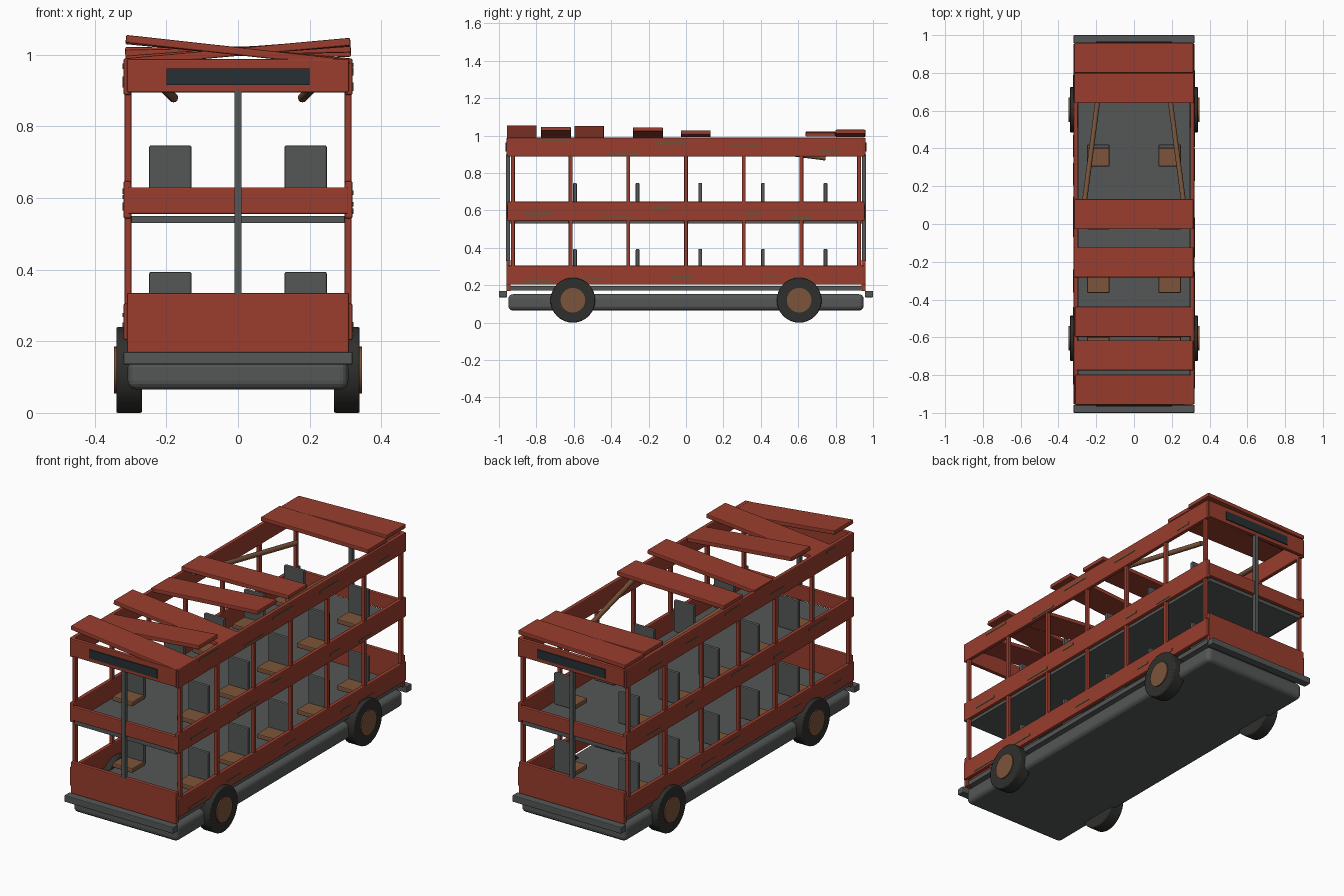
import bpy, math, random
from mathutils import Vector

if "Cube" in bpy.data.objects:
    bpy.data.objects.remove(bpy.data.objects["Cube"])

random.seed(4)


def material(name, rgb):
    m = bpy.data.materials.new(name)
    m.diffuse_color = (*rgb, 1)
    m.use_nodes = True
    m.node_tree.nodes["Principled BSDF"].inputs["Base Color"].default_value = m.diffuse_color
    return m


RED = material("faded_red", (0.32, 0.047, 0.027))
GREY = material("dark_grey", (0.09, 0.095, 0.095))
WOOD = material("brown", (0.2, 0.09, 0.042))
RUBBER = material("rubber", (0.028, 0.028, 0.026))
GLASS = material("sign_dark", (0.02, 0.03, 0.033))
RUST = material("rust", (0.16, 0.085, 0.04))


def finish(o, name, mat, bevel=0, segments=2):
    o.name = name
    o.data.materials.append(mat)
    if bevel:
        b = o.modifiers.new("bevel", "BEVEL")
        b.width, b.segments = bevel, segments
    return o


def box(name, x, y, z, mat, bevel=0, segments=2, roll=0):
    """Box from (min, max) ranges, rolled about the y axis."""
    c = [(r[0] + r[1]) / 2 for r in (x, y, z)]
    bpy.ops.mesh.primitive_cube_add(size=1, location=c)
    o = bpy.context.object
    o.scale = [abs(r[1] - r[0]) for r in (x, y, z)]
    bpy.ops.object.transform_apply(location=False, rotation=False, scale=True)
    o.rotation_euler.y = math.radians(roll)
    return finish(o, name, mat, bevel, segments)


def rod(name, a, b, r, mat, sides=12, bevel=0):
    """Cylinder between two points."""
    a, b = Vector(a), Vector(b)
    d = b - a
    bpy.ops.mesh.primitive_cylinder_add(vertices=sides, radius=r, depth=d.length, location=(a + b) / 2)
    o = bpy.context.object
    o.rotation_euler = d.to_track_quat('Z', 'Y').to_euler()
    finish(o, name, mat, bevel)
    bpy.ops.object.shade_smooth_by_angle(angle=math.radians(35))
    return o


def span(s, a, b):
    return tuple(sorted((s * a, s * b)))


# chassis and the two decks
box("chassis", (-0.308, 0.308), (-0.95, 0.95), (0.065, 0.152), GREY, 0.025, 4)
box("lower_floor", (-0.3, 0.3), (-0.95, 0.95), (0.172, 0.197), GREY)
box("upper_floor", (-0.297, 0.297), (-0.945, 0.945), (0.53, 0.55), GREY)

# side bands, window posts and rust patches
BANDS = ((0.203, 0.305), (0.543, 0.647), (0.888, 0.99))
for s in (-1, 1):
    for z in BANDS:
        box("side_band", span(s, 0.298, 0.32), (-0.955, 0.955), z, RED, 0.005)
        for i in range(5):
            y = -0.75 + i * 0.36 + random.uniform(-0.12, 0.12)
            w = random.uniform(0.03, 0.085)
            h = random.uniform(z[0] + 0.015, z[1] - 0.015)
            box("rust_patch", span(s, 0.317, 0.322), (y - w, y + w), (h - 0.006, h + 0.006), RUST)
    for i in range(7):
        y = (i - 3) * 0.3085
        box("window_post", span(s, 0.298, 0.317), (y - 0.01, y + 0.01), (0.21, 0.97), RED, 0.003)

# matching front and rear ends
for s in (-1, 1):
    box("end_panel", (-0.31, 0.31), span(s, 0.938, 0.96), (0.168, 0.335), RED, 0.004)
    box("end_middle_band", (-0.308, 0.308), span(s, 0.935, 0.957), (0.555, 0.63), RED, 0.004)
    box("end_top_band", (-0.31, 0.31), span(s, 0.938, 0.96), (0.895, 0.988), RED, 0.004)
    box("destination_sign", (-0.2, 0.2), span(s, 0.955, 0.965), (0.915, 0.962), GLASS)
    box("centre_post", (-0.01, 0.01), span(s, 0.942, 0.963), (0.33, 0.9), GREY)
    box("bumper", (-0.32, 0.32), span(s, 0.957, 1.0), (0.135, 0.17), GREY, 0.004)

# seats on both decks
for floor in (0.197, 0.55):
    for i in range(5):
        y = -0.595 + i * 0.335
        for s in (-1, 1):
            x = span(s, 0.13, 0.248)
            box("seat_cushion", x, (y - 0.105, y + 0.005), (floor + 0.025, floor + 0.05), WOOD, 0.005)
            box("seat_back", x, (y - 0.009, y + 0.011), (floor + 0.03, floor + 0.197), GREY, 0.005)

# wheels with hubs
for s in (-1, 1):
    for y in (-0.605, 0.605):
        rod("tyre", (s * 0.268, y, 0.12), (s * 0.34, y, 0.12), 0.12, RUBBER, 32, 0.005)
        rod("hub", (s * 0.3, y, 0.12), (s * 0.346, y, 0.12), 0.066, WOOD, 24)

# loose roof planks: (start y, roll in degrees, centre height)
PLANKS = ((-0.957, 6.3, 1.01), (-0.775, -5.2, 1.008), (-0.597, 5.6, 1.01), (-0.283, -4.3, 1.01),
          (-0.027, -1.3, 1.01), (0.64, 0.5, 1.008), (0.80, -1.6, 1.012))
for y, roll, z in PLANKS:
    box("roof_plank", (-0.315, 0.315), (y, y + 0.159), (z - 0.011, z + 0.011), RED, 0.004, 2, roll)

# fallen roof beams
for s in (-1, 1):
    rod("fallen_beam", (s * 0.18, 0.745, 0.88), (s * 0.275, 0.02, 0.972), 0.013, WOOD)
